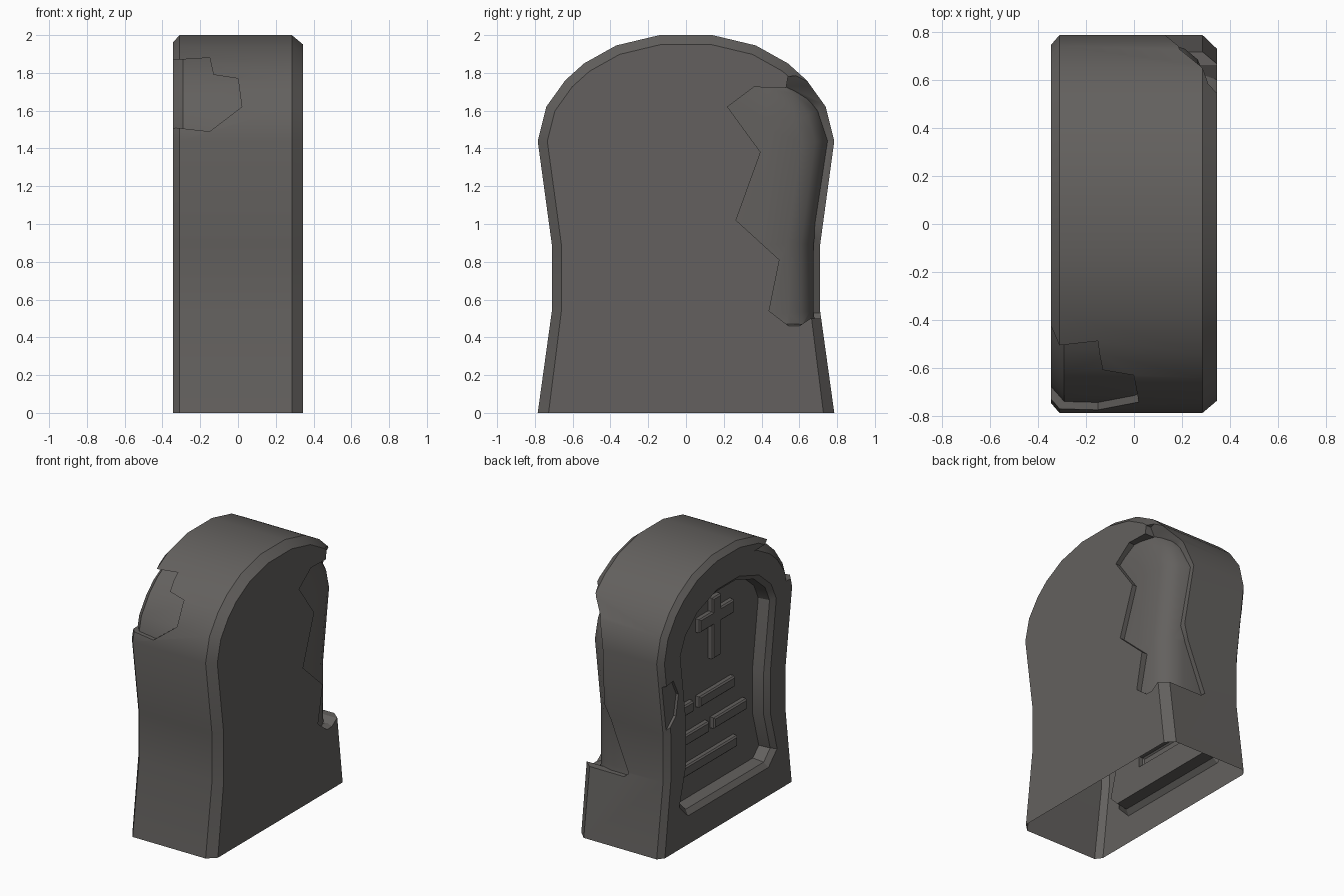
import bpy, bmesh
from mathutils import Vector

if "Cube" in bpy.data.objects:
    bpy.data.objects.remove(bpy.data.objects["Cube"])


def inset(poly, d):
    """Mitred inward offset of a closed polygon; points on z=0 stay on z=0."""
    n = len(poly)
    area = sum(poly[i][0] * poly[(i + 1) % n][1] - poly[(i + 1) % n][0] * poly[i][1] for i in range(n))
    s = 1 if area > 0 else -1
    out = []
    for i in range(n):
        p0, p, p1 = (Vector(poly[k % n]) for k in (i - 1, i, i + 1))
        e0, e1 = (p - p0).normalized(), (p1 - p).normalized()
        n0, n1 = Vector((-e0.y, e0.x)) * s, Vector((-e1.y, e1.x)) * s
        q = p + (n0 + n1) * (d / (1 + n0.dot(n1)))
        out.append((q.x, 0.0 if p.y == 0 else q.y))
    return out


def loft(name, poly, rings, axis="x"):
    """Closed solid: polygon swept along an axis through (position, inset) rings."""
    bm = bmesh.new()
    loops = []
    for t, d in rings:
        pts = inset(poly, d)
        loops.append([bm.verts.new((t, a, b) if axis == "x" else (a, t, b)) for a, b in pts])
    n = len(poly)
    for l0, l1 in zip(loops, loops[1:]):
        for i in range(n):
            j = (i + 1) % n
            bm.faces.new((l0[i], l0[j], l1[j], l1[i]))
    bm.faces.new(loops[0])
    bm.faces.new(loops[-1])
    bmesh.ops.recalc_face_normals(bm, faces=bm.faces)
    me = bpy.data.meshes.new(name)
    bm.to_mesh(me)
    bm.free()
    ob = bpy.data.objects.new(name, me)
    bpy.context.collection.objects.link(ob)
    return ob


def boolean(ob, other, op):
    m = ob.modifiers.new("cut", "BOOLEAN")
    m.operation, m.object, m.solver = op, other, "EXACT"
    bpy.context.view_layer.objects.active = ob
    bpy.ops.object.modifier_apply(modifier=m.name)
    bpy.data.objects.remove(other)


def mirrored(half):
    return half + [(-y, z) for y, z in reversed(half)]


# Slab with waisted sides, arched top and chamfered rims
outline = mirrored([(.785, 0), (.71, .54), (.71, .89), (.785, 1.44), (.74, 1.62), (.64, 1.76),
                    (.54, 1.85), (.37, 1.945), (.14, 2.0)])
stone = loft("gravestone", outline, [(-.345, .04), (-.31, 0), (.285, 0), (.345, .05)])

# Sunken panel on the carved face
panel = mirrored([(.47, .21), (.57, .31), (.49, .6), (.49, .9), (.56, 1.42), (.5, 1.55),
                  (.36, 1.67), (.13, 1.75)])
boolean(stone, loft("panel_cutter", panel,
                    [(-.5, 0), (-.345, 0), (-.315, .035), (-.23, .045)]), "DIFFERENCE")

# Raised cross and inscription bars
w, top, low, arm = .05, 1.64, 1.19, .2
y0, za, zb = .02, 1.44, 1.54
cross = [(y0 + w, low), (y0 + w, za), (y0 + arm, za), (y0 + arm, zb), (y0 + w, zb), (y0 + w, top)]
cross += [(2 * y0 - y, z) for y, z in reversed(cross)]
reliefs = [cross]
for a, b, z in ((.42, .29, .93), (.22, -.19, .93), (.42, .11, .71), (.05, -.33, .71), (.42, -.22, .48)):
    reliefs.append([(a, z - .04), (a, z + .04), (b, z + .04), (b, z - .04)])
for poly in reliefs:
    boolean(stone, loft("relief", poly, [(-.21, 0), (-.26, 0), (-.27, .01)]), "UNION")

# Large broken corner on the plain face: jagged region minus a rounded core
chip = loft("chip", [(.22, 1.62), (.36, 1.725), (.53, 1.72), (.54, 1.78), (.62, 1.79), (1, 1.95), (1, .5),
                     (.66, .5), (.57, .44), (.44, .54), (.495, .81), (.265, 1.02), (.395, 1.38)],
            [(-.15, 0), (.5, 0)])
side = loft("chip_side", [(.6, 1.98), (.34, 1.83), (.27, 1.73), (.19, 1.64), (.13, 1.44), (.16, 1.0), (.06, .75),
                          (-.03, .53), (.1, .42), (.3, .47), (.6, .4)], [(.1, 0), (1.2, 0)], "y")
boolean(chip, side, "INTERSECT")
core = loft("chip_core", outline, [(-.3, .035), (.13, .035), (.21, .055), (.265, .1), (.295, .17),
                                   (.31, .3)])
boolean(chip, core, "DIFFERENCE")
boolean(stone, chip, "DIFFERENCE")

# Flaked shoulder on the opposite corner
flake = loft("flake", [(-.6, 1.865), (-.31, 1.87), (-.15, 1.88), (-.13, 1.79), (0, 1.77), (.02, 1.62),
                       (-.15, 1.49), (-.33, 1.51), (-.6, 1.42)], [(-1, 0), (-.3, 0)], "y")
core = loft("flake_core", outline, [(-.36, .105), (-.29, .03), (.3, .03)])
boolean(flake, core, "DIFFERENCE")
boolean(stone, flake, "DIFFERENCE")

# Small nick on the carved face's rim
boolean(stone, loft("nick", [(.70, .92), (.80, 1.02), (.80, 1.25), (.64, 1.27), (.58, 1.15), (.61, 1.0)],
                    [(-.5, 0), (-.325, 0)]), "DIFFERENCE")

# Open underside
bm = bmesh.new()
bm.from_mesh(stone.data)
bottom = [f for f in bm.faces if all(v.co.z < 1e-4 for v in f.verts)]
bmesh.ops.delete(bm, geom=bottom, context="FACES")
bm.to_mesh(stone.data)
bm.free()

# Single dark stone colour
mat = bpy.data.materials.new("dark_grey_stone")
mat.diffuse_color = (.125, .118, .112, 1)
mat.use_nodes = True
mat.node_tree.nodes["Principled BSDF"].inputs["Base Color"].default_value = mat.diffuse_color
stone.data.materials.clear()
stone.data.materials.append(mat)
for p in stone.data.polygons:
    p.material_index = 0
bpy.ops.object.select_all(action="DESELECT")
stone.select_set(True)
bpy.context.view_layer.objects.active = stone
bpy.ops.object.shade_smooth_by_angle(angle=.5)
